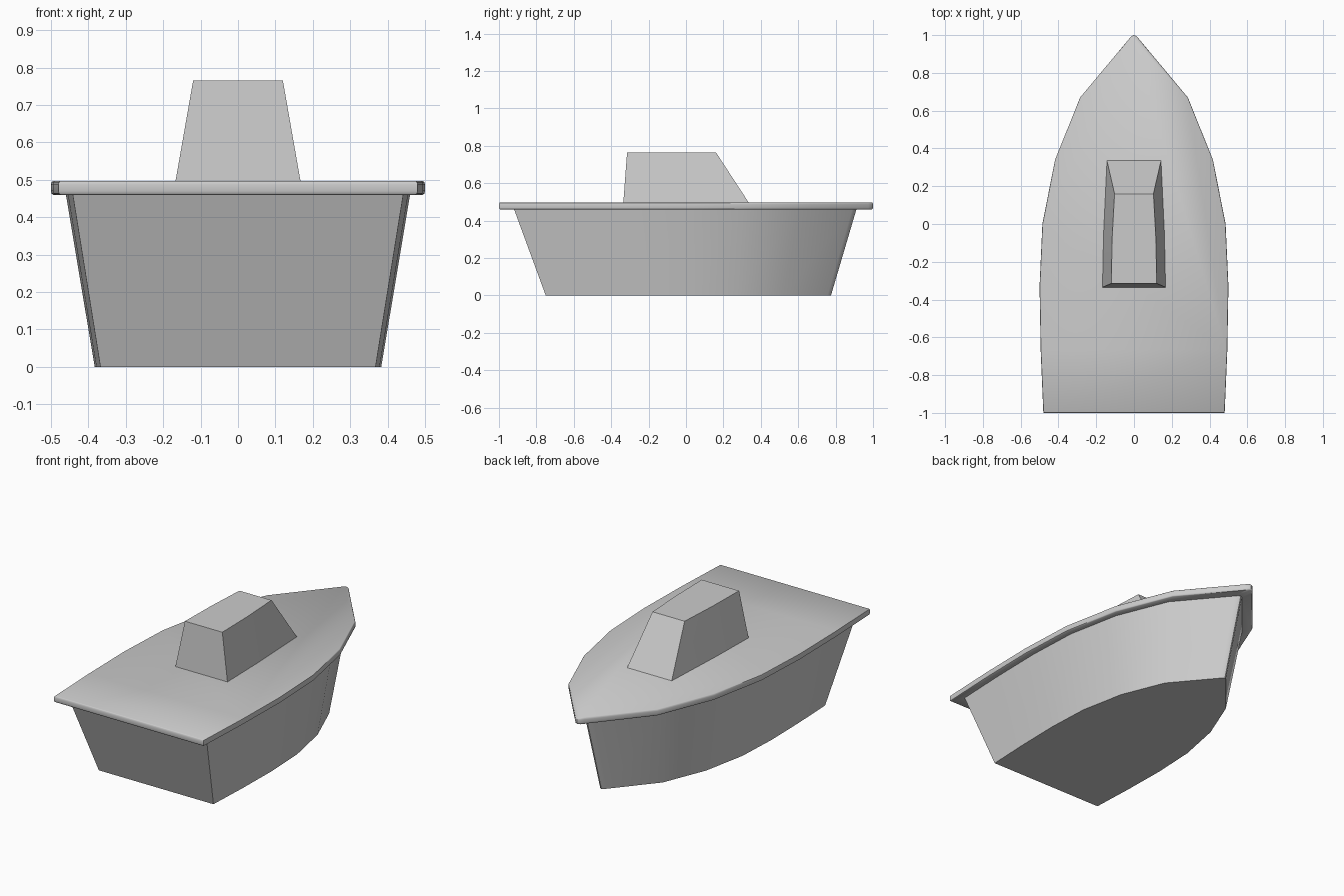
import bpy, bmesh, math

if "Cube" in bpy.data.objects:
    bpy.data.objects.remove(bpy.data.objects["Cube"])


def mirror_ring(half):
    """Closed plan outline from the right-hand half, stern to bow."""
    return half + [(-x, y) for x, y in reversed(half) if x > 0]


def loft(name, rings, angle, cap_bottom=True):
    """Skin a stack of equal-length 3D rings and cap the ends."""
    bm = bmesh.new()
    loops = [[bm.verts.new(p) for p in ring] for ring in rings]
    for a, b in zip(loops, loops[1:]):
        n = len(a)
        for i in range(n):
            j = (i + 1) % n
            bm.faces.new((a[i], a[j], b[j], b[i]))
    if cap_bottom:
        bm.faces.new(loops[0][::-1])
    bm.faces.new(loops[-1])
    bmesh.ops.recalc_face_normals(bm, faces=bm.faces)
    mesh = bpy.data.meshes.new(name)
    bm.to_mesh(mesh)
    bm.free()
    obj = bpy.data.objects.new(name, mesh)
    bpy.context.collection.objects.link(obj)
    bpy.ops.object.select_all(action='DESELECT')
    obj.select_set(True)
    bpy.context.view_layer.objects.active = obj
    bpy.ops.object.shade_smooth_by_angle(angle=math.radians(angle))
    return obj


# Shared boat outline: flat stern, pointed bow with a small rounded nose
plan = mirror_ring([(0.48, -1), (0.494, -0.67), (0.5, -0.33), (0.485, 0),
                    (0.418, 0.34), (0.285, 0.67), (0.03, 0.975),
                    (0.014, 0.994), (0, 1)])


def section(sx, sy, y0, z):
    return [(x * sx, y * sy + y0, z) for x, y in plan]


# Hull flaring upward into the overhanging deck slab with softened rim
loft("hull_and_deck", [
    section(0.766, 0.7625, 0.0125, 0),
    section(0.92, 0.915, -0.004, 0.46),
    section(0.988, 0.994, 0, 0.46),
    section(0.997, 0.998, 0, 0.463),
    section(1, 1, 0, 0.47),
    section(1, 1, 0, 0.487),
    section(0.997, 0.998, 0, 0.494),
    section(0.988, 0.994, 0, 0.497),
], 40)

# Tapered cabin with a raked windshield facing the bow
base = mirror_ring([(0.167, -0.335), (0.161, -0.05), (0.143, 0.335)])
roof = mirror_ring([(0.12, -0.315), (0.116, -0.08), (0.103, 0.16)])
loft("cabin", [[(x, y, 0.497) for x, y in base],
               [(x, y, 0.765) for x, y in roof]], 30, cap_bottom=False)
